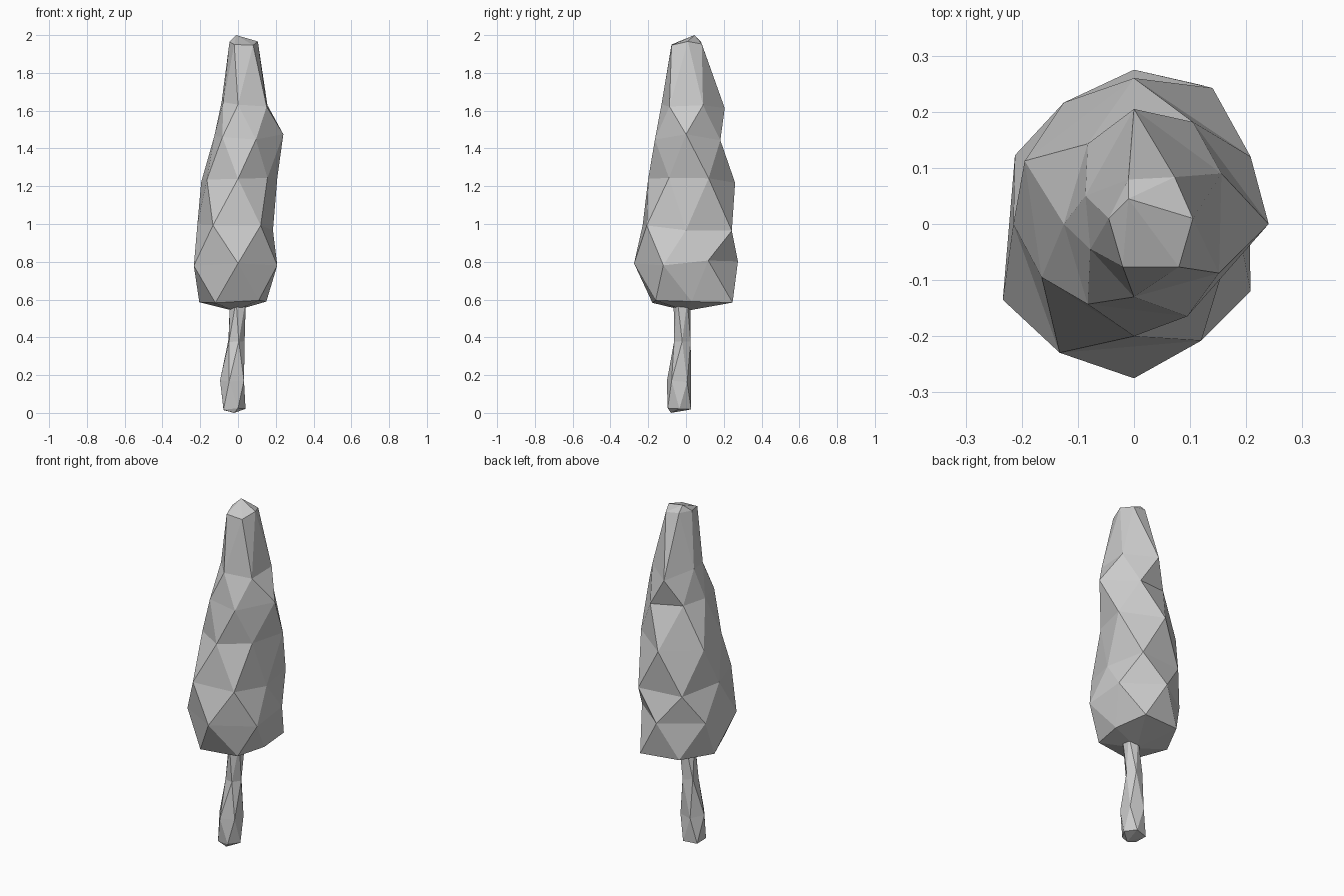
import bpy, bmesh, math, random

if "Cube" in bpy.data.objects:
    bpy.data.objects.remove(bpy.data.objects["Cube"])

random.seed(4)


def faceted_loft(name, rings, bottom, top, jitter):
    """Skin triangle bands between rings (z, cx, cy, radii), each odd ring
    turned by half a step, and close both ends to a point."""
    bm = bmesh.new()
    loops = []
    for i, (z, cx, cy, radii) in enumerate(rings):
        n = len(radii)
        loop = []
        for k, r in enumerate(radii):
            a = 2 * math.pi * (k + 0.5 * (i % 2)) / n
            dz = random.uniform(-jitter, jitter)
            loop.append(bm.verts.new((cx + r * math.cos(a), cy + r * math.sin(a), z + dz)))
        loops.append(loop)
    for i, (a, b) in enumerate(zip(loops, loops[1:])):
        for k in range(len(a)):
            m = (k + 1) % len(a)
            if i % 2 == 0:
                bm.faces.new((a[k], a[m], b[k]))
                bm.faces.new((a[m], b[m], b[k]))
            else:
                bm.faces.new((a[k], b[m], b[k]))
                bm.faces.new((a[k], a[m], b[m]))
    for loop, tip in ((loops[0], bottom), (loops[-1], top)):
        v = bm.verts.new(tip)
        for k in range(len(loop)):
            bm.faces.new((loop[k], loop[(k + 1) % len(loop)], v))
    bmesh.ops.recalc_face_normals(bm, faces=bm.faces)
    mesh = bpy.data.meshes.new(name)
    bm.to_mesh(mesh)
    bm.free()
    obj = bpy.data.objects.new(name, mesh)
    bpy.context.collection.objects.link(obj)
    return obj


# Foliage: tall narrow crown, lumpy and widest low down
crown = [
    (0.60, 0.00, 0.03, (0.15, 0.25, 0.22, 0.205, 0.24, 0.22)),
    (0.79, 0.00, 0.00, (0.235, 0.275, 0.245, 0.27, 0.275, 0.24)),
    (0.98, 0.00, 0.00, (0.185, 0.28, 0.25, 0.215, 0.265, 0.24)),
    (1.23, 0.00, 0.00, (0.24, 0.26, 0.225, 0.19, 0.20, 0.18)),
    (1.46, 0.00, 0.00, (0.24, 0.21, 0.165, 0.125, 0.165, 0.19)),
    (1.63, 0.00, 0.00, (0.18, 0.205, 0.10, 0.09, 0.13, 0.175)),
    (1.95, 0.03, 0.01, (0.075, 0.085, 0.08, 0.075, 0.10, 0.10)),
]
faceted_loft("crown", crown, (-0.02, 0.0, 0.54), (-0.01, 0.045, 2.0), 0.02)

# Trunk: slim, slightly leaning and thicker near the ground
trunk = [
    (0.02, -0.02, -0.035, (0.06, 0.065, 0.07, 0.07, 0.065)),
    (0.17, -0.025, -0.035, (0.07, 0.065, 0.07, 0.07, 0.07)),
    (0.38, -0.01, -0.02, (0.045, 0.047, 0.05, 0.047, 0.045)),
    (0.60, 0.005, -0.02, (0.045, 0.045, 0.048, 0.048, 0.045)),
]
faceted_loft("trunk", trunk, (-0.02, -0.08, 0.0), (0.005, -0.02, 0.62), 0.008)
